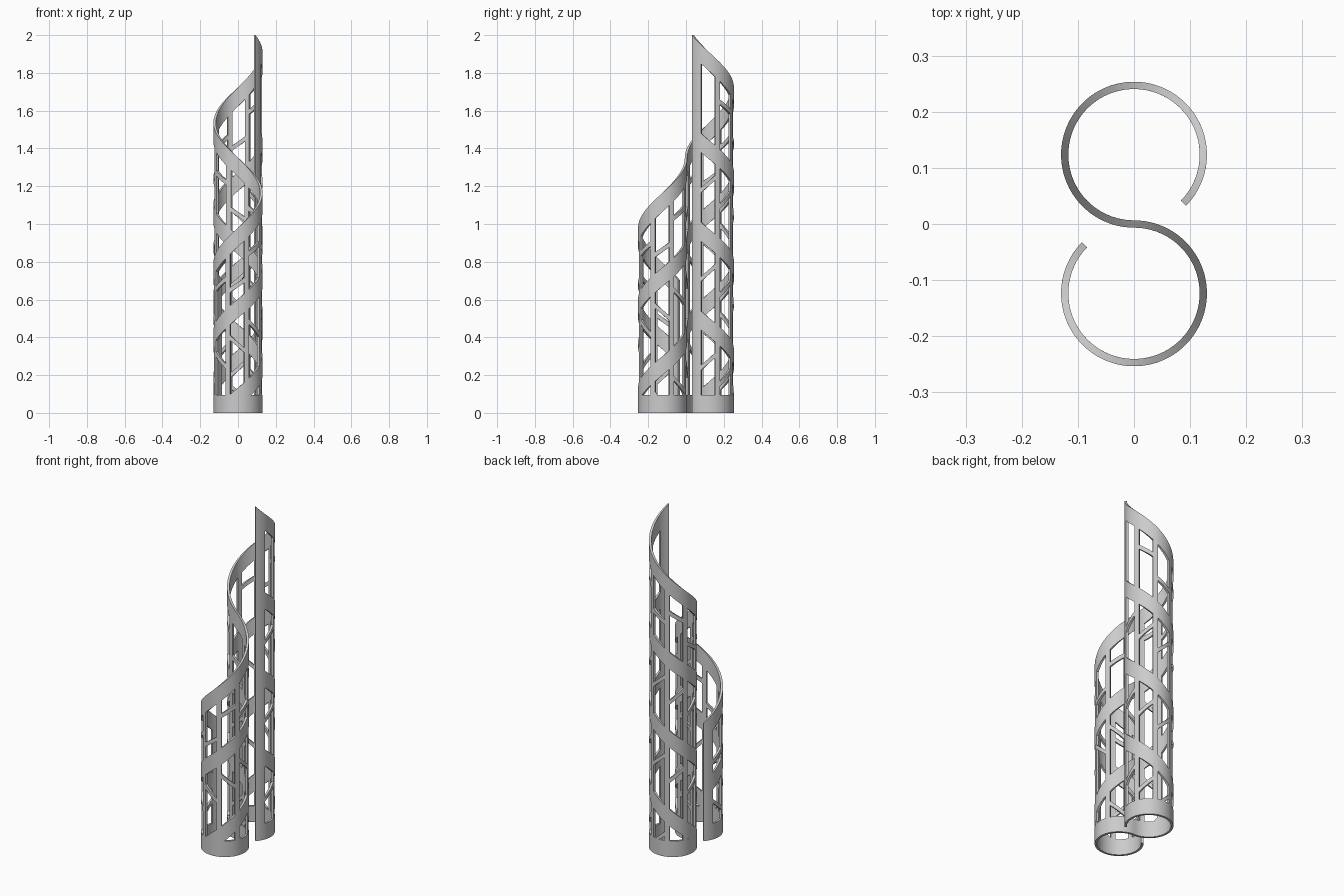
import bpy, bmesh, math

if "Cube" in bpy.data.objects:
    bpy.data.objects.remove(bpy.data.objects["Cube"])

R, T = 0.1235, 0.013            # S-curve radius and wall thickness
ARC = math.radians(314.5)       # sweep of each half of the S
HALF = R * ARC
LEN = 2 * HALF
BASE, BAND, PITCH = 0.095, 0.10, 0.47
POST, BAR, COLS = 0.054, 0.026, 13
CELL = (LEN - 2 * POST - (COLS - 1) * BAR) / COLS


# upper edge of sloping band k (0 = top rim, slightly steeper)
def edge(s, k=0):
    return 2.0 - 0.957 * s if k == 0 else 1.995 - 0.865 * s - k * PITCH


# wrap flat wall coordinates onto the S
def wrap(s, z, off):
    if s <= HALF:
        a, r, cy = 1.5 * math.pi - (HALF - s) / R, R + off, R
    else:
        a, r, cy = 0.5 * math.pi - (s - HALF) / R, R - off, -R
    return (r * math.cos(a), cy + r * math.sin(a), z)


# one curved solid strip between two height functions
def strip(bm, s0, s1, lo, hi, n=8):
    rings = []
    for i in range(n + 1):
        s = s0 + (s1 - s0) * i / n
        a, b = lo(s), hi(s)
        if b - a > 0.001:
            rings.append([bm.verts.new(wrap(s, z, o)) for z, o in
                          ((a, T / 2), (b, T / 2), (b, -T / 2), (a, -T / 2))])
    if len(rings) < 2:
        return
    for p, q in zip(rings, rings[1:]):
        for j in range(4):
            k = (j + 1) % 4
            bm.faces.new((p[j], p[k], q[k], q[j]))
    bm.faces.new(rings[0][::-1])
    bm.faces.new(rings[-1])


def finish(bm, name):
    loose = [v for v in bm.verts if not v.link_faces]
    bmesh.ops.delete(bm, geom=loose, context='VERTS')
    bmesh.ops.recalc_face_normals(bm, faces=bm.faces)
    me = bpy.data.meshes.new(name)
    bm.to_mesh(me)
    bm.free()
    ob = bpy.data.objects.new(name, me)
    bpy.context.collection.objects.link(ob)
    bpy.ops.object.select_all(action='DESELECT')
    ob.select_set(True)
    bpy.context.view_layer.objects.active = ob
    bpy.ops.object.shade_smooth_by_angle()


# solid base ring
bm = bmesh.new()
strip(bm, 0, LEN, lambda s: 0.0, lambda s: BASE, 128)
finish(bm, "base_band")

# end posts and thin uprights
bm = bmesh.new()
strip(bm, 0, POST, lambda s: BASE, edge, 6)
strip(bm, LEN - POST, LEN, lambda s: BASE, edge, 6)
for c in range(COLS - 1):
    s = POST + CELL + c * (CELL + BAR)
    strip(bm, s, s + BAR, lambda s: BASE, edge, 3)
finish(bm, "uprights")

# sloping bands and thin cross struts, column by column
bands, struts = bmesh.new(), bmesh.new()
for c in range(COLS):
    s0 = POST + c * (CELL + BAR)
    s1, mid = s0 + CELL, s0 + CELL / 2
    for k in range(5):
        strip(bands, s0, s1, lambda s: max(BASE, edge(s, k) - BAND),
              lambda s: edge(s, k))
        if k == 0:              # rim cells: struts lean the other way, staggered
            slope, drop = -0.7, (0.2 if c % 2 else 0.3)
        else:
            slope, drop = 0.9, 0.235
        if c == 0 and k == 0:   # first rim cell stays open
            continue
        zc = edge(mid, k) - drop
        strip(struts, s0, s1,
              lambda s: max(BASE, edge(s, k + 1), zc + slope * (s - mid) - 0.013),
              lambda s: min(edge(s, k) - BAND, zc + slope * (s - mid) + 0.013))
finish(bands, "sloping_bands")
finish(struts, "cross_struts")
